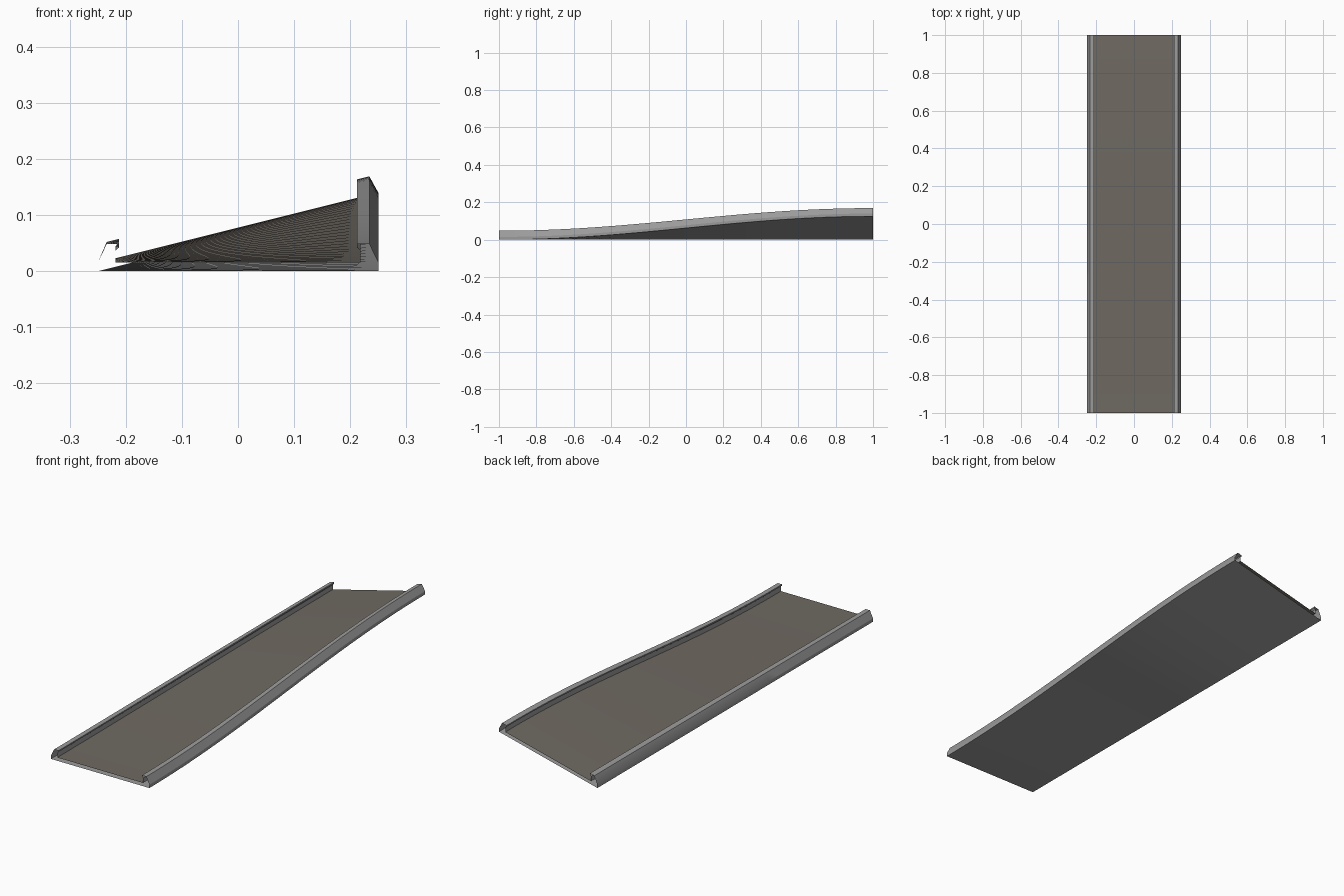
import bpy, math

if "Cube" in bpy.data.objects:
    bpy.data.objects.remove(bpy.data.objects["Cube"])

def material(name, rgb):
    m = bpy.data.materials.new(name)
    m.diffuse_color = (*rgb, 1)
    m.use_nodes = True
    m.node_tree.nodes["Principled BSDF"].inputs["Base Color"].default_value = m.diffuse_color
    return m

floor_mat = material("road brown grey", (0.16, 0.143, 0.122))
rail_mat = material("concrete grey", (0.33, 0.33, 0.33))

# Half cross-section from centre floor to outer bottom edge (x, z)
half = [(0.218, 0.015), (0.218, 0.037), (0.212, 0.042), (0.212, 0.048),
        (0.234, 0.048), (0.25, 0.015), (0.25, 0.0)]
profile = half + [(-x, z) for x, z in reversed(half)]
n = len(profile)

# Sweep the section along y, easing into the bank on the right side
STEPS, RISE = 32, 0.125
verts, faces = [], []
for i in range(STEPS + 1):
    y = -1 + 2 * i / STEPS
    bank = RISE * (0.5 + 0.5 * math.sin(y * math.pi / 2))
    verts += [(x, y, z + bank * (x + 0.25) / 0.5) for x, z in profile]
for i in range(STEPS):
    for j in range(n):
        k = (j + 1) % n
        a, b = i * n, (i + 1) * n
        faces.append((a + j, a + k, b + k, b + j))

# Open-ended track: the last strip of each ring is the road surface
mesh = bpy.data.meshes.new("banked_track")
mesh.from_pydata(verts, [], faces)
mesh.materials.append(rail_mat)
mesh.materials.append(floor_mat)
for p in mesh.polygons:
    p.material_index = 1 if p.index % n == n - 1 else 0
mesh.update()
track = bpy.data.objects.new("banked_track", mesh)
bpy.context.collection.objects.link(track)

# Make sure the road faces up
road = mesh.polygons[n - 1]
if road.normal.z < 0:
    mesh.flip_normals()

# Smooth along the sweep, keep the profile edges sharp
bpy.context.view_layer.objects.active = track
track.select_set(True)
bpy.ops.object.shade_smooth_by_angle(angle=math.radians(25))
